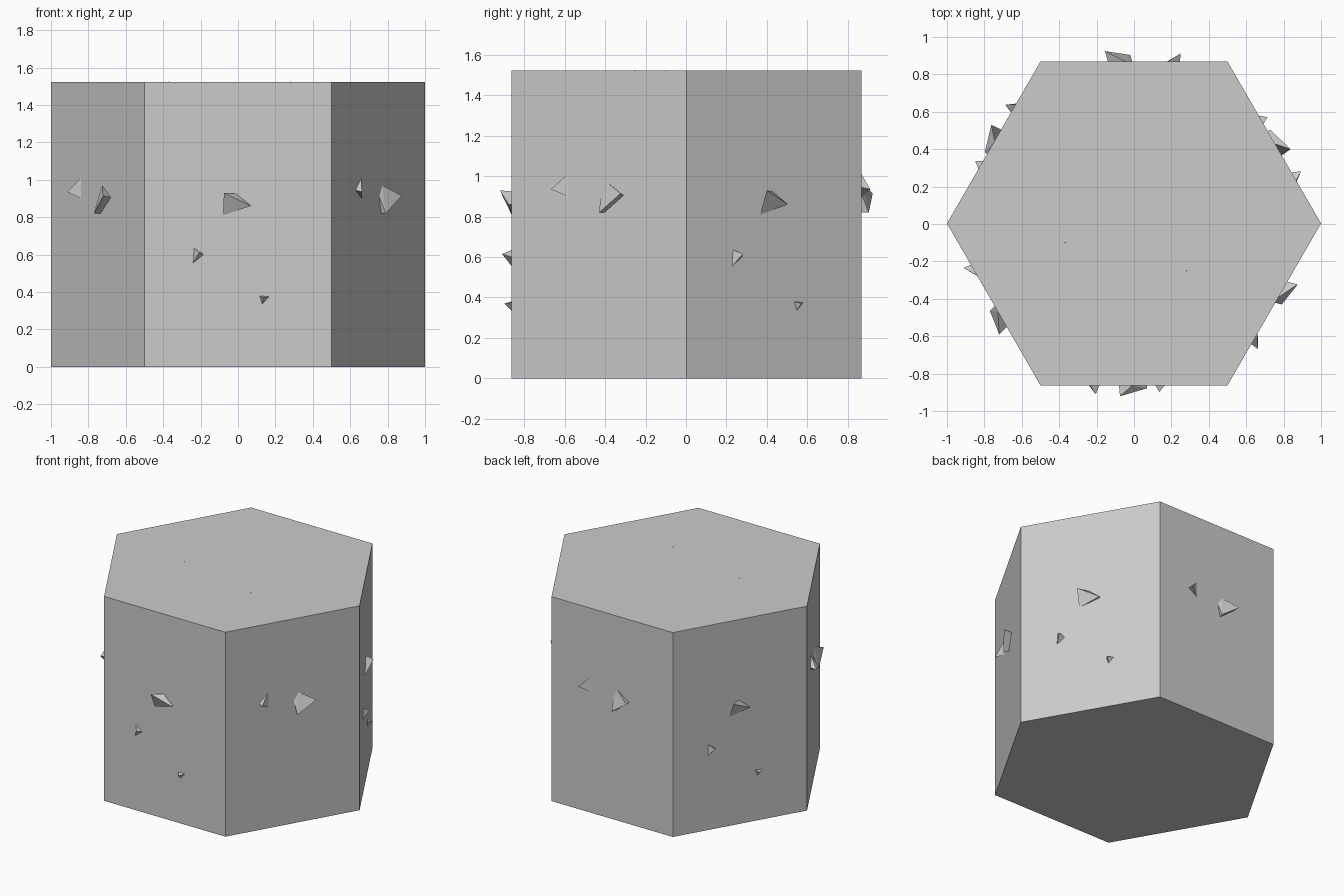
import bpy, bmesh
from math import radians, cos, sin, pi

if "Cube" in bpy.data.objects:
    bpy.data.objects.remove(bpy.data.objects["Cube"])

H, APO, CY = 1.523, 0.866, 0.003


def add_object(name, bm):
    bmesh.ops.recalc_face_normals(bm, faces=bm.faces)
    me = bpy.data.meshes.new(name)
    bm.to_mesh(me)
    bm.free()
    ob = bpy.data.objects.new(name, me)
    bpy.context.collection.objects.link(ob)
    return ob


def hull(name, pts):
    bm = bmesh.new()
    verts = [bm.verts.new(p) for p in pts]
    res = bmesh.ops.convex_hull(bm, input=verts)
    junk = [v for v in res["geom_interior"] if isinstance(v, bmesh.types.BMVert)]
    bmesh.ops.delete(bm, geom=junk, context='VERTS')
    return add_object(name, bm)


def on_face(angle, u, z, d):
    """Point on a prism side: u along the side, z up, d outwards."""
    a = radians(angle)
    r = APO + d
    return (r * cos(a) - u * sin(a), CY + r * sin(a) + u * cos(a), z)


# Hexagonal column
ring = [(cos(i * pi / 3), CY + sin(i * pi / 3)) for i in range(6)]
hull("hexagonal_column", [(x, y, z) for x, y in ring for z in (0, H)])

# Shards as (u, z, d) points, for the two alternating kinds of side
three_shards = {
    "large_shard": [(-.075, .93, .058), (.07, .86, .015), (-.08, .81, 0),
                    (-.01, .925, 0), (.07, .86, 0)],
    "medium_shard": [(-.235, .635, 0), (-.185, .60, 0), (-.24, .555, 0),
                     (-.205, .615, .047)],
    "small_shard": [(.115, .38, 0), (.165, .375, 0), (.13, .335, 0),
                    (.135, .37, .036)],
}
two_shards = {
    "blade_shard": [(.045, .97, 0), (.155, .915, .055), (.02, .82, .035),
                    (.01, .91, 0), (.14, .905, 0), (.03, .82, 0)],
    "pointed_shard": [(-.245, .945, 0), (-.18, 1.01, 0), (-.177, .90, 0),
                      (-.25, .935, .043)],
}

# Repeat around the column; an inner point roots each shard in the wall
for shards, start in ((three_shards, -90), (two_shards, -30)):
    for k in range(3):
        for name, pts in shards.items():
            n = len(pts)
            root = (sum(p[0] for p in pts) / n, sum(p[1] for p in pts) / n, -.03)
            hull(f"{name}_{k + 1}",
                 [on_face(start + 120 * k, *p) for p in pts + [root]])

# Tiny tips just breaking the top surface
for i, (x, y) in enumerate([(-.37, -.10), (.28, -.25)]):
    base = [(x + .005 * cos(t * 2 * pi / 3), y + .005 * sin(t * 2 * pi / 3), H - .002)
            for t in range(3)]
    hull(f"top_tip_{i + 1}", base + [(x, y, H + .004)])
